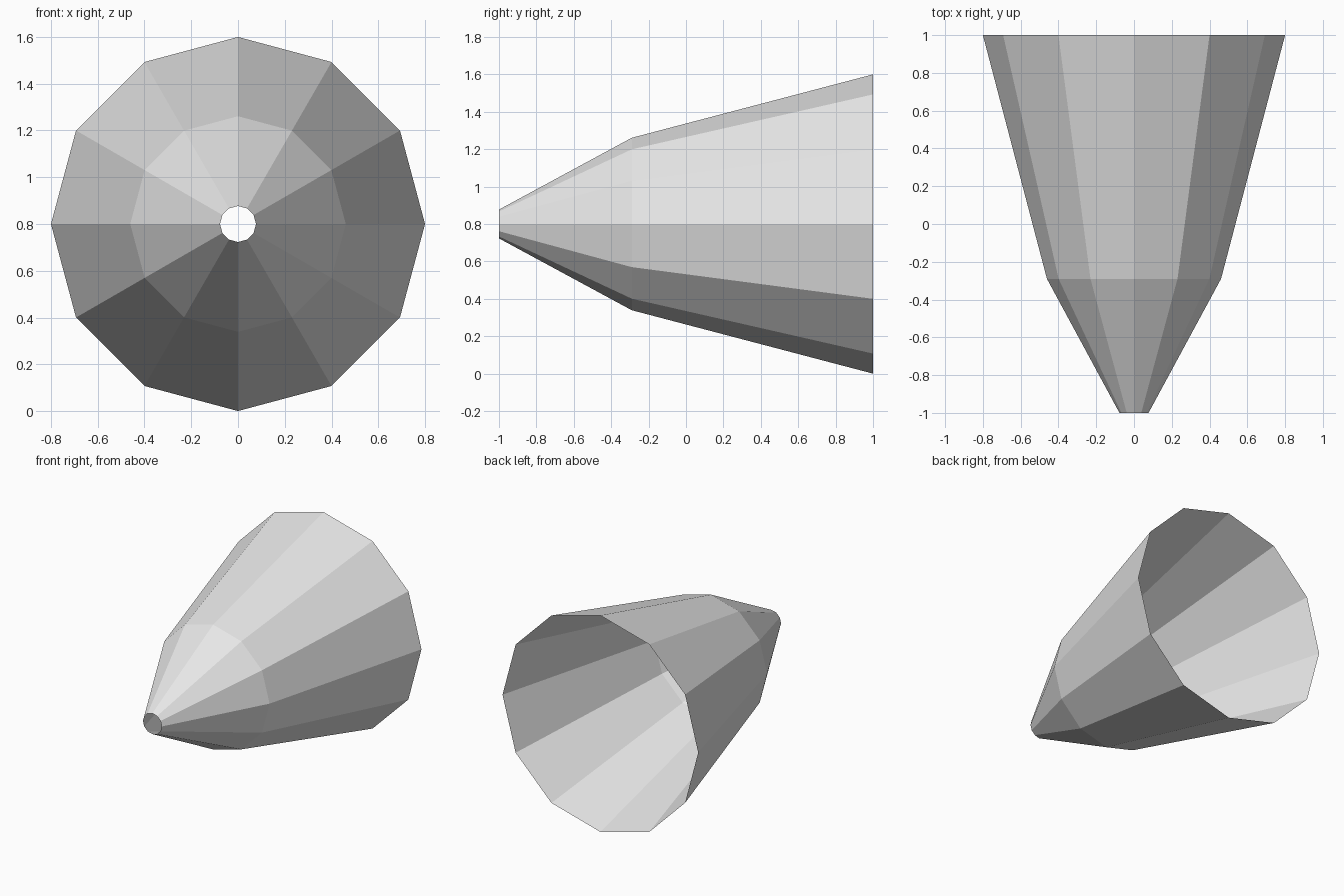
import bpy
import bmesh
from math import cos, sin, pi

default = bpy.data.objects.get("Cube")
if default:
    bpy.data.objects.remove(default, do_unlink=True)

# Single flat grey
grey = bpy.data.materials.new("light_grey")
grey.use_nodes = True
colour = (0.8, 0.8, 0.8, 1.0)
grey.diffuse_color = colour
grey.node_tree.nodes["Principled BSDF"].inputs["Base Color"].default_value = colour

# Open tapered shell: (y, radius) rings from the narrow front to the wide back
SIDES = 12
CENTRE_Z = 0.8
PROFILE = [(-1.0, 0.077), (-0.29, 0.461), (1.0, 0.8)]

bm = bmesh.new()
rings = []
for y, radius in PROFILE:
    angles = [2 * pi * i / SIDES for i in range(SIDES)]
    rings.append([bm.verts.new((radius * cos(a), y, CENTRE_Z + radius * sin(a)))
                  for a in angles])

# Join neighbouring rings with outward-facing quads, both ends left open
for front, back in zip(rings, rings[1:]):
    for i in range(SIDES):
        j = (i + 1) % SIDES
        bm.faces.new((front[i], front[j], back[j], back[i]))

mesh = bpy.data.meshes.new("cone_shell")
bm.to_mesh(mesh)
bm.free()
mesh.materials.append(grey)
shell = bpy.data.objects.new("cone_shell", mesh)
bpy.context.collection.objects.link(shell)
